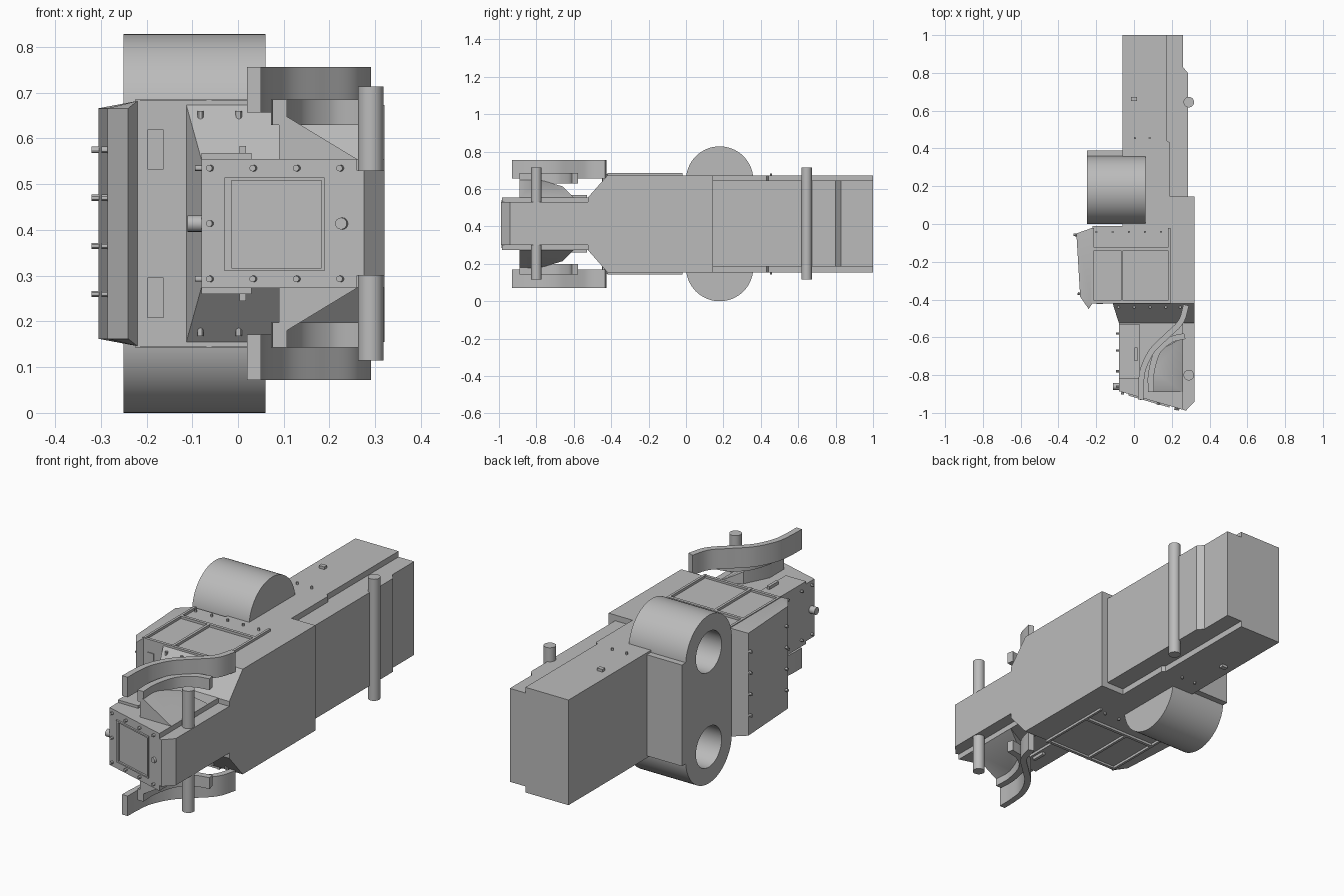
import bpy, bmesh, math
from mathutils import Vector

if "Cube" in bpy.data.objects:
    bpy.data.objects.remove(bpy.data.objects["Cube"], do_unlink=True)

MID = 0.414  # height of the plane of symmetry
grey = bpy.data.materials.new("plain_grey")
grey.use_nodes = True
grey.diffuse_color = (0.5, 0.5, 0.5, 1)
grey.node_tree.nodes["Principled BSDF"].inputs["Base Color"].default_value = (0.5, 0.5, 0.5, 1)
parts = []


def finish(name, bm):
    bmesh.ops.recalc_face_normals(bm, faces=bm.faces)
    mesh = bpy.data.meshes.new(name)
    bm.to_mesh(mesh)
    bm.free()
    mesh.materials.append(grey)
    ob = bpy.data.objects.new(name, mesh)
    bpy.context.collection.objects.link(ob)
    parts.append(ob)
    return ob


def extrude(name, pts, offset):
    """Extrude a planar outline along an offset vector."""
    bm = bmesh.new()
    face = bm.faces.new([bm.verts.new(p) for p in pts])
    out = bmesh.ops.extrude_face_region(bm, geom=[face])["geom"]
    bmesh.ops.translate(bm, verts=[v for v in out if isinstance(v, bmesh.types.BMVert)], vec=offset)
    if not any(len(f.verts) == len(pts) and f is not face for f in bm.faces):
        bm.faces.new(face.verts)
    bmesh.ops.holes_fill(bm, edges=bm.edges)
    return finish(name, bm)


def prism(name, outline, z0, z1):
    return extrude(name, [(x, y, z0) for x, y in outline], (0, 0, z1 - z0))


def box(name, x0, x1, y0, y1, z0, z1):
    return prism(name, [(x0, y0), (x1, y0), (x1, y1), (x0, y1)], z0, z1)


def hull(name, pts):
    bm = bmesh.new()
    for p in pts:
        bm.verts.new(p)
    bmesh.ops.convex_hull(bm, input=bm.verts)
    return finish(name, bm)


def rod(name, start, end, r, sides=12):
    a, b = Vector(start), Vector(end)
    bm = bmesh.new()
    bmesh.ops.create_cone(bm, cap_ends=True, segments=sides, radius1=r, radius2=r, depth=(b - a).length)
    bm.transform((b - a).to_track_quat('Z', 'Y').to_matrix().to_4x4())
    bmesh.ops.translate(bm, verts=bm.verts, vec=(a + b) / 2)
    return finish(name, bm)


def both(maker, name, plan, z0, z1, *extra):
    """Make a part on the top and its reflection on the underside."""
    maker("upper_" + name, *plan, z0, z1, *extra)
    maker("lower_" + name, *plan, 2 * MID - z1, 2 * MID - z0, *extra)


def smooth_path(ctrl, steps=8):
    """Catmull-Rom curve through a few points."""
    p = [Vector(c) for c in ctrl]
    p = [2 * p[0] - p[1]] + p + [2 * p[-1] - p[-2]]
    out = []
    for i in range(1, len(p) - 2):
        a, b, c, d = p[i - 1:i + 3]
        for s in range(steps):
            t = s / steps
            out.append(0.5 * (2 * b + (c - a) * t + (2 * a - 5 * b + 4 * c - d) * t * t
                              + (3 * b - a - 3 * c + d) * t ** 3))
    return out + [p[-2]]


def band(ctrl, width):
    """Outline of a strip with its left edge on the curve."""
    path = smooth_path(ctrl)
    inner = []
    for i, q in enumerate(path):
        t = (path[min(i + 1, len(path) - 1)] - path[max(i - 1, 0)]).normalized()
        inner.append(q + Vector((t.y, -t.x)) * width)
    return [tuple(q) for q in path + inner[::-1]]


# Main body and stepped rear block
box("main_body", -0.06, 0.32, -0.42, 0.145, 0.155, 0.673)
prism("rear_block", [(-0.06, 0.1), (0.19, 0.1), (0.19, 0.43), (0.175, 0.44), (0.175, 1), (-0.06, 1)], 0.155, 0.673)
prism("rear_side_block", [(0.1, 0.1), (0.285, 0.1), (0.285, 0.8), (0.26, 0.83), (0.26, 1), (0.1, 1)], 0.185, 0.645)
box("left_compartment", -0.22, -0.05, -0.42, -0.01, 0.155, 0.673)
box("casing_block", -0.25, -0.05, 0, 0.39, 0.165, 0.663)

# Rounded double casing with two bores
R, yc, zc = 0.18, 0.18, 0.648
arc = [(yc + R * math.cos(math.pi * i / 32), zc - MID + R * math.sin(math.pi * i / 32)) for i in range(33)]
ring = [(-0.25, y, MID + h) for y, h in arc] + [(-0.25, y, MID - h) for y, h in reversed(arc)]
casing = extrude("rounded_casing", ring, (0.31, 0, 0))
block = bpy.data.objects["casing_block"]
for z in (zc, 2 * MID - zc):
    cutter = rod("bore_cutter", (-0.4, yc, z), (0.04, yc, z), 0.1, 48)
    parts.remove(cutter)
    cutter.hide_render = True
    for target in (casing, block):
        mod = target.modifiers.new("bore", 'BOOLEAN')
        mod.operation, mod.object, mod.solver = 'DIFFERENCE', cutter, 'EXACT'
        bpy.context.view_layer.objects.active = target
        bpy.ops.object.modifier_apply(modifier="bore")
    bpy.data.objects.remove(cutter, do_unlink=True)

# Slanted side cover
cover = [(-0.305, -0.05), (-0.285, -0.385), (-0.24, -0.45), (-0.22, -0.42), (-0.22, -0.02)]
hull("side_cover", [(x, y, MID + s * (0.252 if x < -0.23 else 0.268)) for x, y in cover for s in (-1, 1)])
for i in range(4):
    z = 0.26 + i * 0.105
    rod("cover_bolt", (-0.29, -0.06, z), (-0.32, -0.057, z), 0.007)
    rod("cover_bolt", (-0.27, -0.37, z), (-0.298, -0.368, z), 0.007)

# Hatch frames, panels and studs on the top and underside
both(box, "frame_back", (-0.22, 0.18, -0.14, -0.125), 0.66, 0.685)
both(box, "frame_divider", (-0.07, -0.057, -0.42, -0.13), 0.66, 0.685)
both(box, "frame_right", (0.18, 0.192, -0.42, -0.02), 0.66, 0.685)
both(box, "frame_front", (-0.22, 0.18, -0.42, -0.405), 0.66, 0.683)
both(box, "frame_left", (-0.225, -0.213, -0.42, -0.02), 0.66, 0.685)
both(box, "rear_lug", (-0.015, 0.015, 0.65, 0.672), 0.66, 0.686)


def stud(name, x, y, z0, z1, r):
    rod(name, (x, y, z0), (x, y, z1), r)


for x in (-0.2, -0.113, -0.027, 0.058, 0.143):
    both(stud, "body_stud", (x, -0.042), 0.66, 0.684, 0.006)
for x in (0.005, 0.083):
    both(stud, "rear_stud", (x, 0.455), 0.66, 0.684, 0.006)

# Vent slots on the forward face of the side compartment
both(box, "vent_plate", (-0.198, -0.163, -0.424, -0.41), 0.532, 0.62)

# Tapered neck and nose
hull("neck", [(x, -0.42, MID + s * 0.259) for x in (-0.113, 0.32) for s in (-1, 1)]
     + [(x, -0.525, MID + s * 0.14) for x in (-0.08, 0.32) for s in (-1, 1)])


def nose_y(x):
    return -0.885 - 0.29 * (x + 0.08)


prism("nose", [(-0.08, -0.5), (-0.08, nose_y(-0.08)), (0.26, nose_y(0.26)), (0.26, -0.5)], 0.273, 0.555)
prism("nose_side", [(0.25, -0.5), (0.25, nose_y(0.25)), (0.275, -0.988), (0.32, -0.94), (0.32, -0.5)], 0.3, 0.53)
both(box, "nose_lip", (-0.08, 0.03, -0.82, -0.53), 0.55, 0.568)
both(box, "nose_slot_bar", (0.003, 0.018, -0.725, -0.655), 0.56, 0.583)


def on_nose(x, z, out):
    return (x + -0.28 * out, nose_y(x) - out, z)


# Nose frame, bolts and side knob
def nose_plate(name, x0, x1, z0, z1):
    a, b = nose_y(x0), nose_y(x1)
    prism(name, [(x0, a - 0.009), (x1, b - 0.009), (x1, b + 0.01), (x0, a + 0.01)], z0, z1)


nose_plate("nose_frame_left", -0.03, -0.014, 0.31, 0.515)
nose_plate("nose_frame_right", 0.183, 0.189, 0.31, 0.515)
nose_plate("nose_panel_top", -0.03, 0.189, 0.508, 0.515)
nose_plate("nose_panel_bottom", -0.03, 0.189, 0.31, 0.317)
for x in (-0.06, 0.035, 0.13, 0.225):
    for z in (0.293, 0.535):
        rod("nose_bolt", on_nose(x, z, -0.01), on_nose(x, z, 0.012), 0.007)
rod("nose_bolt", on_nose(-0.06, MID, -0.01), on_nose(-0.06, MID, 0.012), 0.007)
rod("nose_cap", on_nose(0.228, MID, -0.01), on_nose(0.228, MID, 0.01), 0.013, 16)
rod("side_knob", (-0.07, -0.86, MID), (-0.11, -0.86, MID), 0.018, 20)
for y in (-0.58, -0.67, -0.78, -0.86):
    for z in (0.293, 0.535):
        rod("side_bolt", (-0.07, y, z), (-0.094, y, z), 0.006)
for x in (-0.082, 0.002, 0.085, 0.168, 0.245):
    both(stud, "neck_stud", (x, -0.44), 0.63, 0.66, 0.007)

# Swept guard, inner arc and wedge on both faces of the nose
guard = band([(0.02, -0.93), (0.022, -0.85), (0.035, -0.76), (0.085, -0.66), (0.165, -0.58),
              (0.235, -0.51), (0.262, -0.425)], 0.03)
both(prism, "swept_guard", (guard,), 0.657, 0.756)
inner = band([(0.075, -0.89), (0.075, -0.79), (0.11, -0.67), (0.185, -0.6), (0.265, -0.578)], 0.032)
both(prism, "inner_arc", (inner,), 0.63, 0.685)
for name, s in (("upper_wedge", 1), ("lower_wedge", -1)):
    tri = [(0.09, 0.13), (0.09, 0.235), (0.105, 0.235), (0.26, 0.141), (0.26, 0.13)]
    hull(name, [(x, y, MID + s * h) for x, h in tri for y in (-0.89, -0.78)]
         + [(0.26, -0.6, MID + s * 0.14), (0.15, -0.66, MID + s * 0.2), (0.15, -0.66, MID + s * 0.13)])

# Vertical rods through the right edge
for name, y in (("front_rod", -0.8), ("rear_rod", 0.645)):
    rod(name, (0.29, y, 0.115), (0.29, y, 0.714), 0.028, 32)

# Smooth shading with sharp edges kept
for ob in bpy.context.selected_objects:
    ob.select_set(False)
for ob in parts:
    ob.select_set(True)
bpy.context.view_layer.objects.active = casing
bpy.ops.object.shade_smooth_by_angle(angle=math.radians(30))
